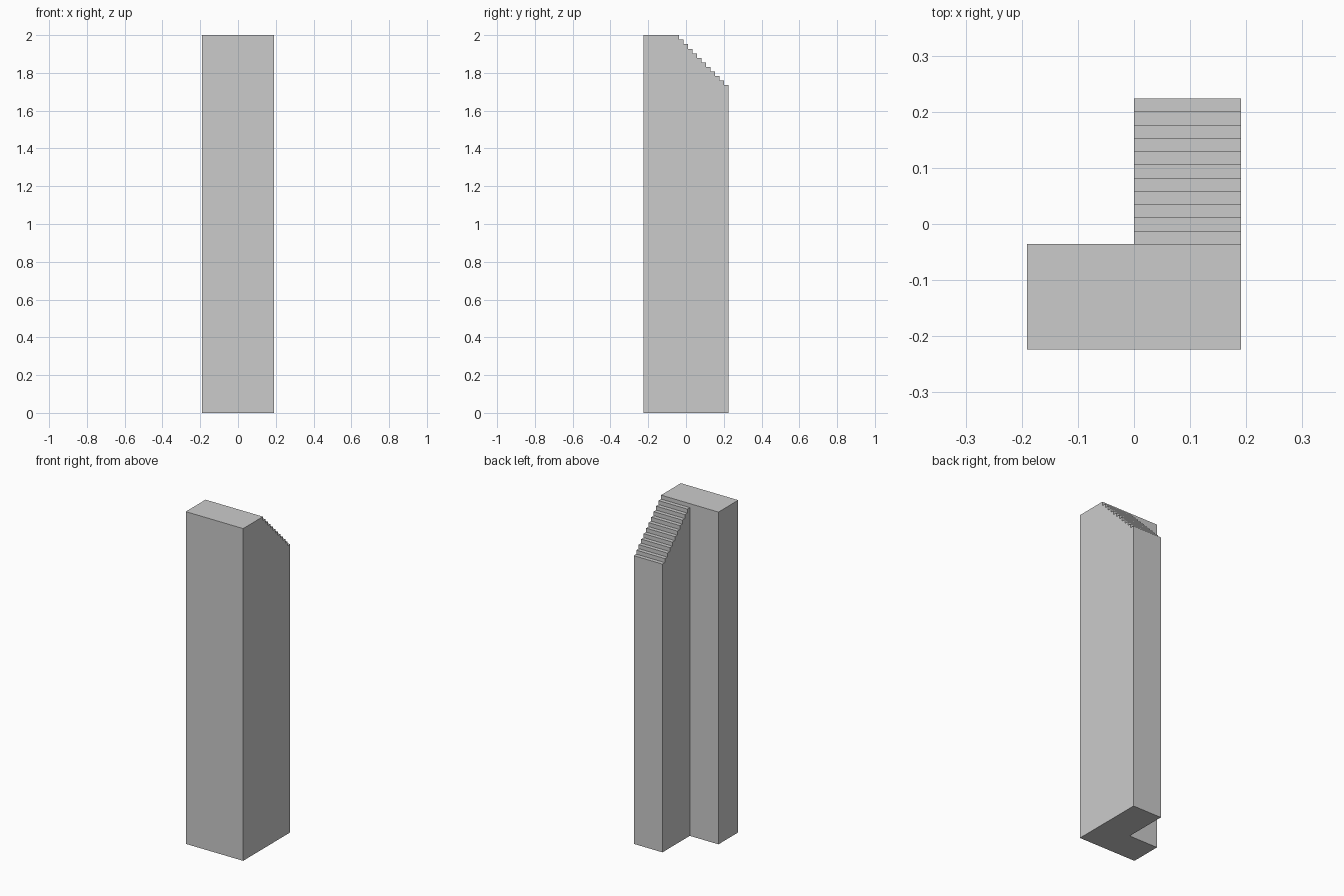
import bpy, bmesh
from mathutils import Vector

if "Cube" in bpy.data.objects:
    bpy.data.objects.remove(bpy.data.objects["Cube"])

X, Y, INNER_Y, TOP = 0.191, 0.224, -0.036, 2.0
STEPS, EAVE = 11, 1.735


def prism(name, outline, offset):
    """Extrude a closed outline of 3D points along an offset."""
    bm = bmesh.new()
    face = bm.faces.new([bm.verts.new(p) for p in outline])
    ext = bmesh.ops.extrude_face_region(bm, geom=[face], use_keep_orig=True)
    verts = [v for v in ext["geom"] if isinstance(v, bmesh.types.BMVert)]
    bmesh.ops.translate(bm, verts=verts, vec=Vector(offset))
    bmesh.ops.recalc_face_normals(bm, faces=bm.faces[:])
    mesh = bpy.data.meshes.new(name)
    bm.to_mesh(mesh)
    bm.free()
    obj = bpy.data.objects.new(name, mesh)
    bpy.context.collection.objects.link(obj)
    return obj


# L-shaped tower at full height
plan = [(-X, -Y), (X, -Y), (X, Y), (0, Y), (0, INNER_Y), (-X, INNER_Y)]
tower = prism("tower", [(x, y, 0) for x, y in plan], (0, 0, TOP))

# Stepped roof profile, cut out of the rear wing
run = (Y - INNER_Y) / STEPS
rise = (TOP - EAVE) / STEPS
profile = [(INNER_Y, TOP + 0.1)]
for i in range(STEPS):
    y, z = INNER_Y + i * run, TOP - (i + 1) * rise
    far = Y + 0.1 if i == STEPS - 1 else y + run
    profile += [(y, z), (far, z)]
profile.append((Y + 0.1, TOP + 0.1))
cutter = prism("roof_step_cutter", [(-0.05, y, z) for y, z in profile],
               (X + 0.15, 0, 0))
cutter.hide_render = True

cut = tower.modifiers.new("stepped_roof", 'BOOLEAN')
cut.operation = 'DIFFERENCE'
cut.solver = 'EXACT'
cut.object = cutter

# Apply the cut and remove the helper
bpy.context.view_layer.objects.active = tower
tower.select_set(True)
bpy.ops.object.modifier_apply(modifier=cut.name)
bpy.data.objects.remove(cutter)
